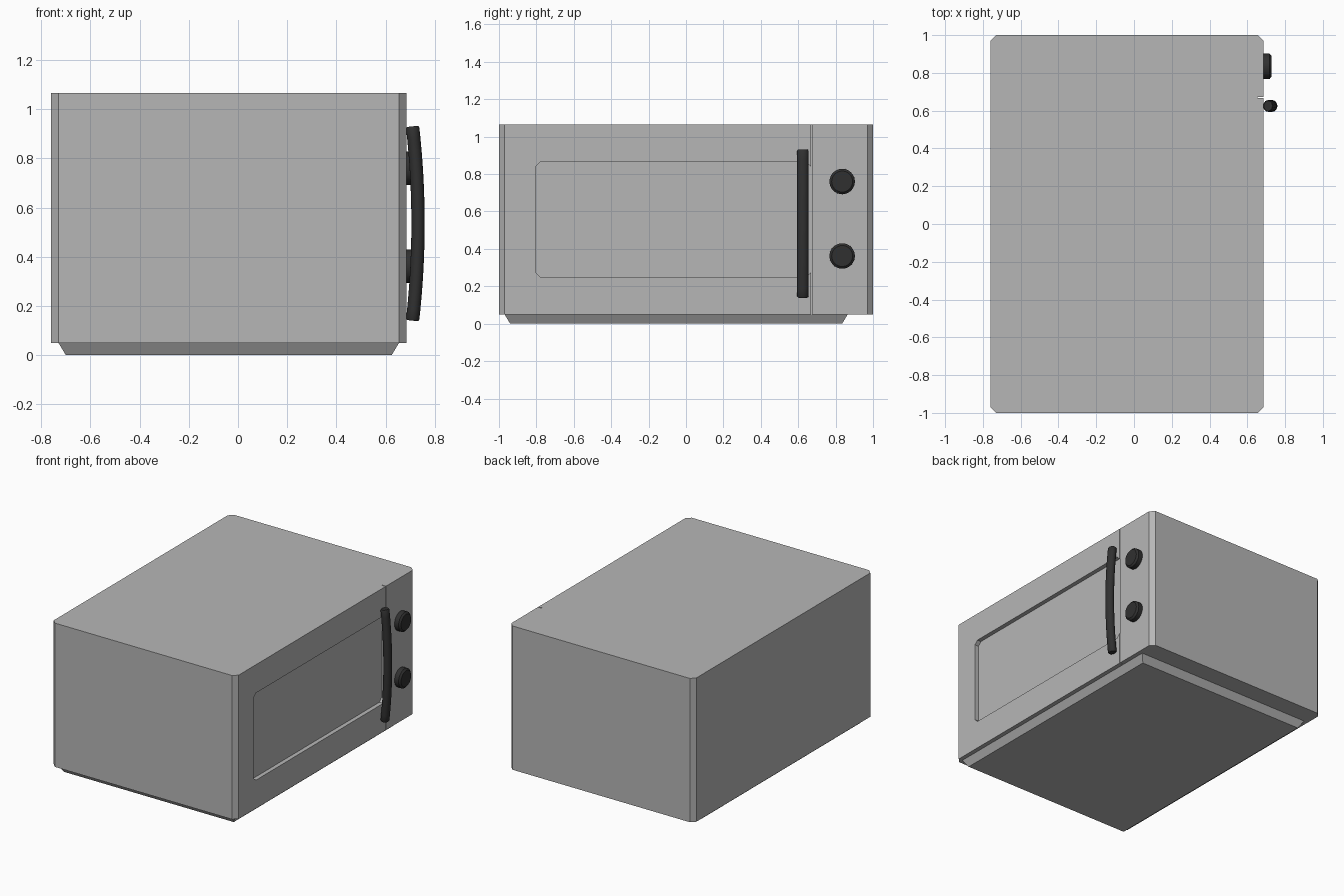
import bpy
import bmesh
import math

cube = bpy.data.objects.get("Cube")
if cube:
    bpy.data.objects.remove(cube)


def material(name, value, roughness):
    mat = bpy.data.materials.new(name)
    mat.use_nodes = True
    color = (value, value, value, 1)
    mat.diffuse_color = color
    shader = mat.node_tree.nodes["Principled BSDF"]
    shader.inputs["Base Color"].default_value = color
    shader.inputs["Roughness"].default_value = roughness
    return mat


GREY = material("light grey metal", 0.47, 0.5)
BLACK = material("black plastic", 0.03, 0.5)


def loft(name, rings, mat, smooth=False):
    """Skin a list of matching point rings and cap both ends."""
    bm = bmesh.new()
    rows = [[bm.verts.new(p) for p in ring] for ring in rings]
    for a, b in zip(rows, rows[1:]):
        for i in range(len(a)):
            j = (i + 1) % len(a)
            bm.faces.new((a[i], a[j], b[j], b[i]))
    bm.faces.new(rows[0][::-1])
    bm.faces.new(rows[-1])
    bmesh.ops.recalc_face_normals(bm, faces=bm.faces)
    mesh = bpy.data.meshes.new(name)
    bm.to_mesh(mesh)
    bm.free()
    mesh.materials.append(mat)
    obj = bpy.data.objects.new(name, mesh)
    bpy.context.collection.objects.link(obj)
    if smooth:
        bpy.ops.object.select_all(action="DESELECT")
        obj.select_set(True)
        bpy.context.view_layer.objects.active = obj
        bpy.ops.object.shade_smooth_by_angle(angle=math.radians(35))
    return obj


LEFT, INNER, FACE = -0.76, 0.655, 0.685
BOTTOM, TOP = 0.05, 1.065
CH = 0.03
SEAM = 0.67
GAP = 0.003

# Casing with chamfered far corners
outline = [(INNER, -1), (INNER, 1), (LEFT + CH, 1), (LEFT, 1 - CH),
           (LEFT, CH - 1), (LEFT + CH, -1)]
loft("casing", [[(x, y, z) for x, y in outline] for z in (BOTTOM, TOP)], GREY)


# Front plates: the outer vertical edge slopes back to the casing side
def plate(name, profile):
    def front(y):
        return max(-1 + CH, min(1 - CH, y))
    loft(name, [[(INNER, y, z) for y, z in profile],
                [(FACE, front(y), z) for y, z in profile]], GREY)


# Door frame around the recessed window
edge = SEAM - GAP
y0, y1, z0, z1 = -0.805, edge, 0.25, 0.865
c = 0.025
plate("door_frame", [
    (-1, BOTTOM), (edge, BOTTOM), (y1, z0 + c), (y1 - c, z0),
    (y0 + c, z0), (y0, z0 + c), (y0, z1 - c), (y0 + c, z1),
    (y1 - c, z1), (y1, z1 - c), (edge, TOP), (-1, TOP)])
plate("control_panel", [(SEAM + GAP, BOTTOM), (1, BOTTOM),
                        (1, TOP), (SEAM + GAP, TOP)])


# Tapered base
def base_ring(inset, z):
    xa, xb, ya, yb = -0.73 + inset, 0.655 - inset, -0.97 + inset, 0.865 - inset
    return [(xa, ya, z), (xb, ya, z), (xb, yb, z), (xa, yb, z)]


loft("base", [base_ring(0.03, 0), base_ring(0, BOTTOM)], GREY)

# Bowed door handle with softened ends
SIDES = 20
RADIUS, MID_Z, MID_X = 3.5, 0.535, 0.732
half = math.asin(0.395 / RADIUS)
steps = [(-half, 0.85), (-half * 0.98, 1)]
steps += [(half * k / 8, 1) for k in range(-7, 8)]
steps += [(half * 0.98, 1), (half, 0.85)]
handle = []
for t, s in steps:
    ring = []
    for i in range(SIDES):
        a = math.tau * i / SIDES
        r = RADIUS + 0.027 * s * math.cos(a)
        ring.append((MID_X - RADIUS + r * math.cos(t),
                     0.625 + 0.031 * s * math.sin(a),
                     MID_Z + r * math.sin(t)))
    handle.append(ring)
loft("door_handle", handle, BLACK, smooth=True)

# Two round knobs with a bevelled rim
for name, z in (("upper_knob", 0.76), ("lower_knob", 0.362)):
    rings = [[(x, 0.835 + r * math.cos(math.tau * i / 32),
               z + r * math.sin(math.tau * i / 32)) for i in range(32)]
             for x, r in ((FACE - 0.005, 0.068), (0.717, 0.068), (0.728, 0.056))]
    loft(name, rings, BLACK, smooth=True)
